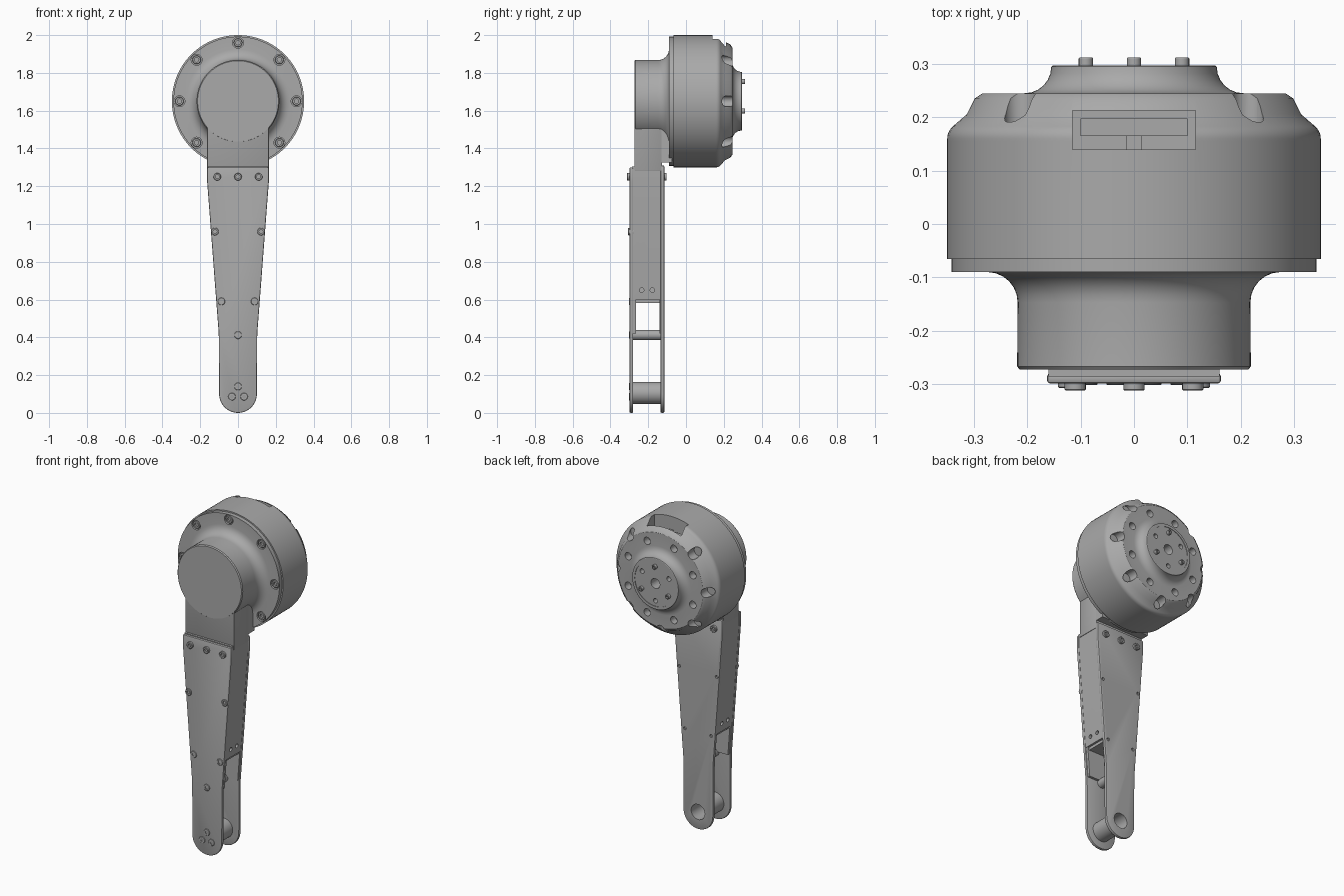
import bpy, bmesh, math
from mathutils import Matrix, Vector

if "Cube" in bpy.data.objects:
    bpy.data.objects.remove(bpy.data.objects["Cube"])

grey = bpy.data.materials.new("machined_grey")
grey.use_nodes = True
colour = (0.4, 0.4, 0.4, 1)
grey.diffuse_color = colour
grey.node_tree.nodes["Principled BSDF"].inputs["Base Color"].default_value = colour

AXIS_Z = 1.65   # motor axis height
FOOT_Z = 0.10   # lower pivot height
parts = []


def finish(name, bm):
    bmesh.ops.remove_doubles(bm, verts=bm.verts, dist=1e-5)
    bmesh.ops.recalc_face_normals(bm, faces=bm.faces)
    mesh = bpy.data.meshes.new(name)
    bm.to_mesh(mesh)
    bm.free()
    mesh.materials.append(grey)
    obj = bpy.data.objects.new(name, mesh)
    bpy.context.collection.objects.link(obj)
    parts.append(obj)
    return obj


def lathe(name, profile, x=0, z=AXIS_Z, segs=64, closed=False):
    """Revolve (radius, y) points around a y-directed axis."""
    bm = bmesh.new()
    rings = []
    for r, y in profile:
        rings.append([bm.verts.new((x + r * math.cos(math.tau * i / segs), y,
                                    z + r * math.sin(math.tau * i / segs)))
                      for i in range(segs)])
    pairs = list(zip(rings, rings[1:]))
    if closed:
        pairs.append((rings[-1], rings[0]))
    for a, b in pairs:
        for i in range(segs):
            j = (i + 1) % segs
            bm.faces.new((a[i], a[j], b[j], b[i]))
    bmesh.ops.dissolve_degenerate(bm, dist=1e-6, edges=bm.edges)
    return finish(name, bm)


def apply(obj, mod):
    bpy.context.view_layer.objects.active = obj
    bpy.ops.object.modifier_apply(modifier=mod.name)


def prism(name, outline, y0, y1, bevel=0.0):
    """Extrude an (x, z) outline from y0 to y1."""
    bm = bmesh.new()
    face = bm.faces.new([bm.verts.new((x, y0, z)) for x, z in outline])
    out = bmesh.ops.extrude_face_region(bm, geom=[face])
    bmesh.ops.translate(bm, vec=(0, y1 - y0, 0),
                        verts=[v for v in out["geom"] if isinstance(v, bmesh.types.BMVert)])
    obj = finish(name, bm)
    if bevel:
        mod = obj.modifiers.new("edge", "BEVEL")
        mod.width, mod.segments = bevel, 2
        mod.limit_method, mod.angle_limit = "ANGLE", math.radians(40)
        apply(obj, mod)
    return obj


def rod(bm, centre, r, length, axis="Y", segs=20):
    turn = Matrix.Rotation(math.pi / 2, 4, "X" if axis == "Y" else "Y")
    bmesh.ops.create_cone(bm, cap_ends=True, segments=segs, radius1=r, radius2=r, depth=length,
                          matrix=Matrix.Translation(centre) @ turn)


def block(bm, low, high):
    low, high = Vector(low), Vector(high)
    bmesh.ops.create_cube(bm, size=1, matrix=Matrix.Translation((low + high) / 2)
                          @ Matrix.Diagonal((*(high - low), 1)))


def cut(obj, bm):
    cutter = finish("cutter", bm)
    mod = obj.modifiers.new("cut", "BOOLEAN")
    mod.operation, mod.solver, mod.object = "DIFFERENCE", "EXACT", cutter
    apply(obj, mod)
    parts.remove(cutter)
    bpy.data.objects.remove(cutter)


def around(r, degrees):
    a = math.radians(degrees)
    return r * math.cos(a), AXIS_Z + r * math.sin(a)


def bolt(name, x, z, y, out, r=0.02, depth=0.03):
    """Socket-head bolt; out is -1 for front-facing, +1 for back-facing."""
    lathe(name, [(0, y - out * 0.01), (r * 0.5, y - out * 0.01), (r * 0.5, y),
                 (r * 0.9, y), (r, y - out * 0.002), (r, y - out * depth),
                 (0, y - out * depth)], x, z, 18)


def arc(cr, cy, r, start, end, n=6):
    steps = [math.radians(start + (end - start) * i / n) for i in range(n + 1)]
    return [(cr + r * math.cos(a), cy + r * math.sin(a)) for a in steps]


def leg_outline(top, bottom=None, inset=0.0):
    """Tapered strip, with a round foot unless a flat bottom height is given."""
    def half(z):
        t = min(max((z - 0.42) / 0.8, 0), 1)
        return 0.102 + 0.061 * t - inset
    zs = [z for z in (0.42, 1.22) if (bottom or FOOT_Z) < z < top] + [top]
    if bottom:
        right = [(half(z), z) for z in [bottom] + zs]
        return right + [(-x, z) for x, z in reversed(right)]
    foot = [(0.1 * math.cos(a), FOOT_Z + 0.1 * math.sin(a))
            for a in (math.pi * (1 + i / 20) for i in range(21))]
    right = [(half(z), z) for z in zs]
    return foot + right + [(-x, z) for x, z in reversed(right)]


# Motor drum with concave hub
drum = lathe("motor_drum", [(0, -0.066), (0.35, -0.066), (0.35, 0.155)]
             + arc(0.32, 0.160, 0.03, 0, 50) + [(0.315, 0.205), (0.30, 0.235)]
             + [(0.285, 0.245), (0.205, 0.245)]
             + arc(0.205, 0.295, 0.05, 270, 180)
             + [(0.152, 0.297), (0.137, 0.297), (0.137, 0.294), (0, 0.294)], segs=96)
holes = bmesh.new()
rod(holes, (0, 0.27, AXIS_Z), 0.03, 0.1)
for i in range(8):
    x, z = around(0.235, 22.5 + 45 * i)
    rod(holes, (x, 0.24, z), 0.022, 0.08)
    if i != 2:
        x, z = around(0.302, 45 * i)
        rod(holes, (x, 0.245, z), 0.029, 0.12)
for a in (30, 150, 270):
    x, z = around(0.104, a)
    rod(holes, (x, 0.29, z), 0.014, 0.06)
block(holes, (-0.115, 0.14, 1.89), (0.115, 0.213, 2.1))
cut(drum, holes)
for i, a in enumerate((90, 210, 330)):
    bolt(f"hub_bolt_{i}", *around(0.104, a), 0.312, 1, 0.0135)

# Connector in the top slot
port = bmesh.new()
block(port, (-0.10, 0.165, 1.88), (0.10, 0.198, 1.925))
block(port, (-0.014, 0.139, 1.88), (0.014, 0.17, 1.92))
finish("cable_connector", port)

# Front cover with filleted boss
cover = lathe("motor_cover", [(0, -0.06), (0.342, -0.06), (0.342, -0.09), (0.275, -0.09)]
              + arc(0.275, -0.147, 0.057, 90, 180)
              + [(0.219, -0.267), (0.214, -0.273), (0, -0.273)], segs=96)
holes = bmesh.new()
rim = [around(0.31, 45 * i) for i in range(8) if i != 6]
for x, z in rim:
    rod(holes, (x, -0.09, z), 0.029, 0.03)
cut(cover, holes)
for i, (x, z) in enumerate(rim):
    bolt(f"cover_bolt_{i}", x, z, -0.088, -1, 0.023, 0.02)

# Neck from boss to leg
w = 0.163
prism("neck", [(-w, 1.28), (w, 1.28), (w, 1.53), (0.19, 1.56), (-0.19, 1.56), (-w, 1.53)],
      -0.2725, -0.127, 0.004)
prism("neck_web", [(-w, 1.325), (w, 1.325), (w, 1.6), (-w, 1.6)], -0.15, -0.075)

# Hollow leg housing
housing = prism("leg_housing", leg_outline(1.305, 0.60, 0.003), -0.286, -0.13)
holes = bmesh.new()
block(holes, (-0.10, -0.27, 0.5), (0.10, -0.145, 1.1))
for y in (-0.235, -0.178):
    rod(holes, (0, y, 0.65), 0.012, 0.5, "X")
cut(housing, holes)
for name, y0, y1 in (("front_rib", -0.285, -0.265), ("back_rib", -0.14, -0.125)):
    prism(name, leg_outline(0.61, 0.42, 0.006), y0, y1)

# Leg plates
front_plate = prism("front_plate", leg_outline(1.30), -0.299, -0.28, 0.006)
back_plate = prism("back_plate", leg_outline(1.31), -0.135, -0.115, 0.006)
holes = bmesh.new()
rod(holes, (0, -0.12, FOOT_Z + 0.005), 0.046, 0.1, segs=32)
for s in (-1, 1):
    rod(holes, (s * 0.088, -0.115, 0.59), 0.009, 0.02)
    rod(holes, (s * 0.125, -0.115, 0.96), 0.009, 0.02)
cut(back_plate, holes)

# Spacers between the plates
lathe("foot_bushing", [(0.046, -0.282), (0.059, -0.282), (0.059, -0.118), (0.046, -0.118)],
      0, FOOT_Z + 0.005, 40, True)
lathe("middle_spacer", [(0, -0.285), (0.027, -0.285), (0.027, -0.12), (0, -0.12)], 0, 0.412, 24)
bar = bmesh.new()
block(bar, (-0.1, -0.27, 0.583), (0.1, -0.14, 0.601))
finish("cross_bar", bar)

# Leg bolts: x, z, head height
rows = [(0, 1.25, 0.013), (0.11, 1.25, 0.013), (0.122, 0.96, 0.008), (0.088, 0.59, 0.003),
        (0, 0.412, 0.003), (0, 0.14, 0.003), (0.032, 0.086, 0.003)]
for i, (bx, z, h) in enumerate(rows):
    for s in ((-1, 1) if bx else (1,)):
        side = "left" if s > 0 else "right"
        bolt(f"front_bolt_{i}_{side}", s * bx, z, -0.299 - h, -1)
        if z > 1:
            bolt(f"back_bolt_{i}_{side}", s * bx, z, -0.102, 1)

# Smooth rounded surfaces, keep sharp edges
bpy.ops.object.select_all(action="DESELECT")
for obj in parts:
    obj.select_set(True)
bpy.context.view_layer.objects.active = drum
bpy.ops.object.shade_smooth_by_angle(angle=math.radians(32))
